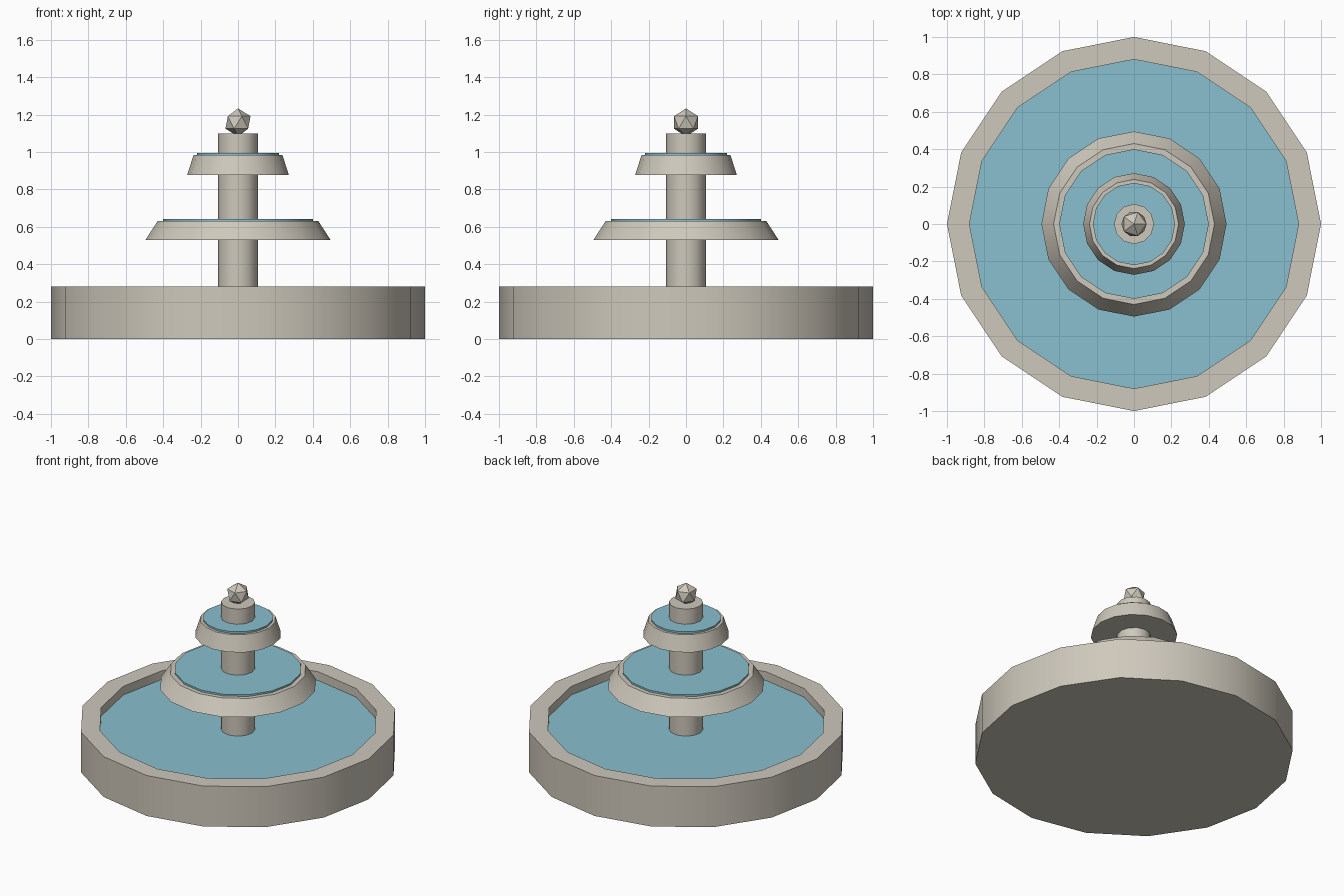
import bpy, bmesh, math

if "Cube" in bpy.data.objects:
    bpy.data.objects.remove(bpy.data.objects["Cube"])


def material(name, rgb):
    m = bpy.data.materials.new(name)
    m.diffuse_color = (*rgb, 1.0)
    m.use_nodes = True
    m.node_tree.nodes["Principled BSDF"].inputs["Base Color"].default_value = m.diffuse_color
    return m


stone = material("stone", (0.62, 0.58, 0.50))
water = material("water", (0.25, 0.53, 0.62))


def lathe(name, profile, mat, sides=16):
    """Revolve (radius, z) points; radius 0 becomes a single pole vertex."""
    bm = bmesh.new()
    rings = []
    for r, z in profile:
        if r == 0:
            rings.append([bm.verts.new((0, 0, z))] * sides)
        else:
            rings.append([bm.verts.new((r * math.cos(2 * math.pi * i / sides),
                                        r * math.sin(2 * math.pi * i / sides), z))
                          for i in range(sides)])
    for a, b in zip(rings, rings[1:]):
        for i in range(sides):
            j = (i + 1) % sides
            bm.faces.new(list(dict.fromkeys((a[i], a[j], b[j], b[i]))))
    bmesh.ops.recalc_face_normals(bm, faces=bm.faces)
    # merge the flat cap triangles into single polygons
    bmesh.ops.dissolve_limit(bm, angle_limit=0.01, verts=bm.verts, edges=bm.edges)
    finish(name, bm, mat)
    bpy.ops.object.shade_smooth_by_angle(angle=math.radians(31))


def finish(name, bm, mat):
    me = bpy.data.meshes.new(name)
    bm.to_mesh(me)
    bm.free()
    me.materials.append(mat)
    ob = bpy.data.objects.new(name, me)
    bpy.context.collection.objects.link(ob)
    bpy.ops.object.select_all(action='DESELECT')
    ob.select_set(True)
    bpy.context.view_layer.objects.active = ob


def disc(name, r, z0, z1, mat, r_top=None, sides=16):
    top = r if r_top is None else r_top
    lathe(name, [(0, z0), (r, z0), (top, z1), (0, z1)], mat, sides)


# Basin with a raised rim, filled with water
lathe("basin", [(0, 0), (1, 0), (1, 0.28), (0.88, 0.28), (0.88, 0.1), (0, 0.1)], stone)
disc("basin_water", 0.88, 0.2, 0.22, water)

# Central column
disc("column", 0.107, 0, 1.1, stone, sides=12)

# Tiers, each a sloped bowl with a thin sheet of water on top
for name, z0, z1, r0, r1, rw in (("lower", 0.53, 0.63, 0.495, 0.43, 0.40),
                                 ("upper", 0.876, 0.983, 0.272, 0.238, 0.22)):
    disc(name + "_bowl", r0, z0, z1, stone, r1)
    disc(name + "_water", rw, z1 - 0.01, z1 + 0.012, water)

# Faceted finial
bm = bmesh.new()
bmesh.ops.create_icosphere(bm, subdivisions=1, radius=0.075)
bmesh.ops.translate(bm, verts=bm.verts, vec=(0, 0, 1.158))
finish("finial", bm, stone)
